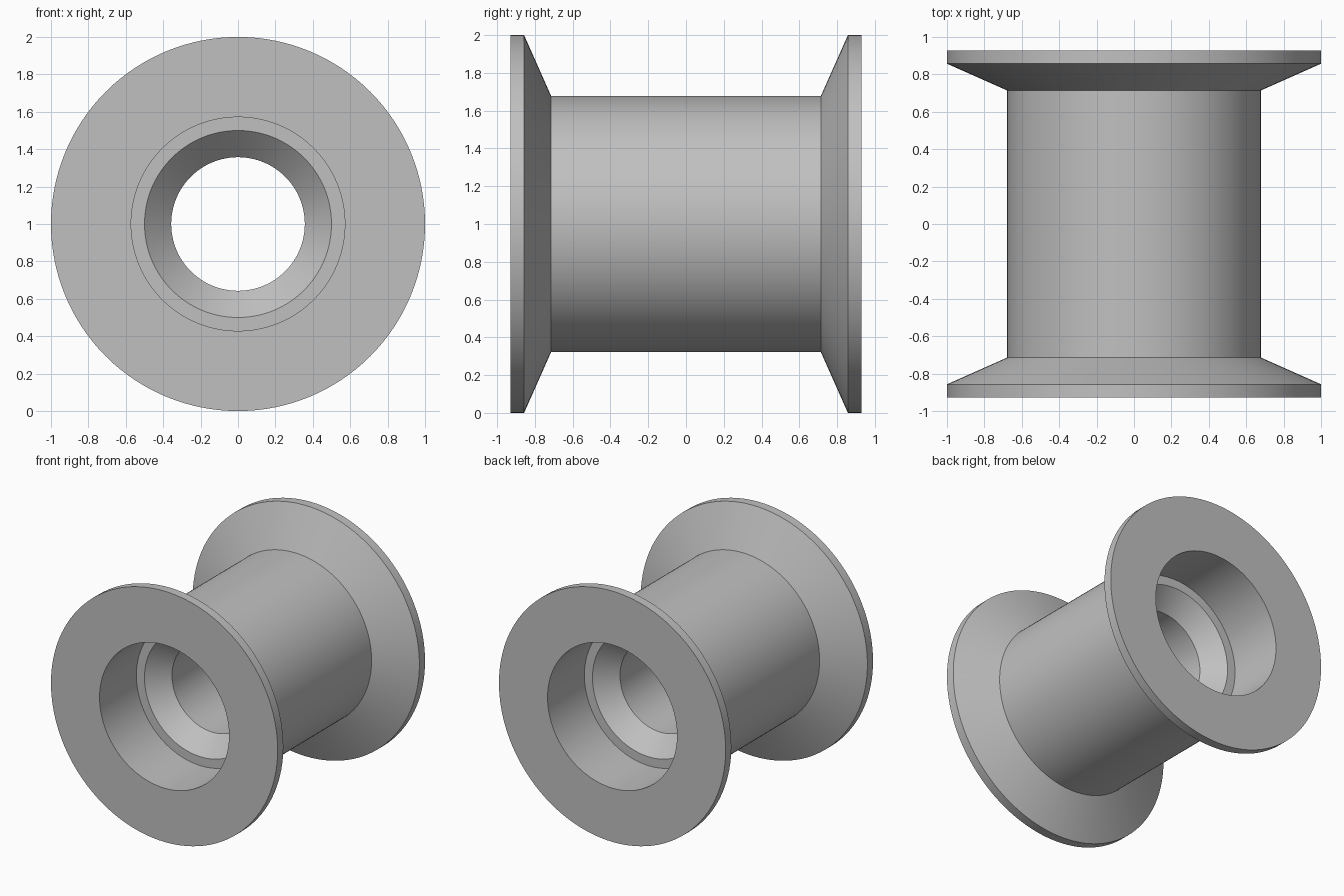
import bpy
import bmesh
from math import radians
from mathutils import Vector

cube = bpy.data.objects.get("Cube")
if cube:
    bpy.data.objects.remove(cube, do_unlink=True)

SEGMENTS = 128
UNIT = 1 / 28  # outer rim radius is 28 units

# Half profile as (radius, distance from middle), in units, outside to bore
half = [(19, 20), (28, 24), (28, 26), (16, 26), (16, 13), (14, 13), (10, 9)]
profile = half + [(r, -y) for r, y in reversed(half)]

# Shell: spin the closed profile about the y axis
bm = bmesh.new()
verts = [bm.verts.new((r * UNIT, y * UNIT, 0)) for r, y in profile]
edges = [bm.edges.new((a, b)) for a, b in zip(verts, verts[1:] + verts[:1])]
bmesh.ops.spin(bm, geom=verts + edges, cent=(0, 0, 0), axis=(0, 1, 0),
               angle=radians(360), steps=SEGMENTS, use_merge=True)
bmesh.ops.remove_doubles(bm, verts=bm.verts, dist=0.0001)
bmesh.ops.recalc_face_normals(bm, faces=bm.faces)
bmesh.ops.translate(bm, verts=bm.verts, vec=Vector((0, 0, 1)))

mesh = bpy.data.meshes.new("flanged_roller")
bm.to_mesh(mesh)
bm.free()
roller = bpy.data.objects.new("flanged_roller", mesh)
bpy.context.collection.objects.link(roller)

# Plain grey material
grey = bpy.data.materials.new("light_grey")
grey.use_nodes = True
colour = (0.53, 0.53, 0.53, 1)
grey.diffuse_color = colour
grey.node_tree.nodes["Principled BSDF"].inputs["Base Color"].default_value = colour
mesh.materials.append(grey)

# Smooth round walls with crisp rims
bpy.ops.object.select_all(action="DESELECT")
roller.select_set(True)
bpy.context.view_layer.objects.active = roller
bpy.ops.object.shade_smooth_by_angle(angle=radians(30))
